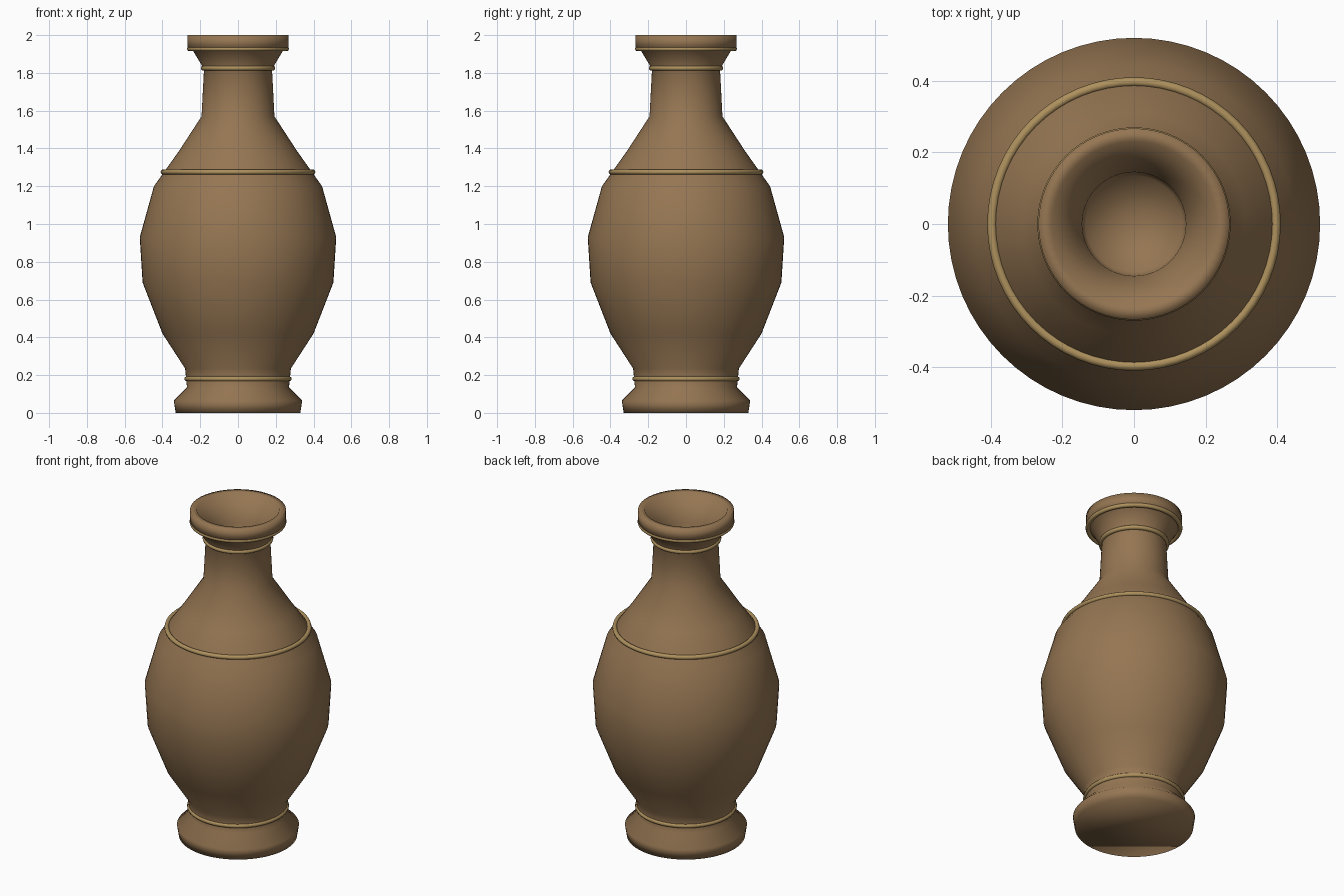
import bpy, bmesh, math

if "Cube" in bpy.data.objects:
    bpy.data.objects.remove(bpy.data.objects["Cube"])

SEGMENTS = 64


def material(name, color):
    m = bpy.data.materials.new(name)
    m.diffuse_color = (*color, 1)
    m.use_nodes = True
    m.node_tree.nodes["Principled BSDF"].inputs["Base Color"].default_value = m.diffuse_color
    return m


clay = material("brown_clay", (0.30, 0.18, 0.085))
gilt = material("pale_gilt", (0.42, 0.28, 0.11))


def lathe(name, profile, mat):
    """Revolve (radius, height) points around z; ends are capped."""
    bm = bmesh.new()
    rings = []
    for r, z in profile:
        if r == 0:
            rings.append([bm.verts.new((0, 0, z))])
        else:
            angles = [2 * math.pi * i / SEGMENTS for i in range(SEGMENTS)]
            rings.append([bm.verts.new((r * math.cos(a), r * math.sin(a), z)) for a in angles])
    for low, high in zip(rings, rings[1:]):
        for i in range(SEGMENTS):
            j = (i + 1) % SEGMENTS
            if len(high) == 1:
                bm.faces.new((low[i], low[j], high[0]))
            else:
                bm.faces.new((low[i], low[j], high[j], high[i]))
    bm.faces.new(rings[0][::-1])
    for f in bm.faces:
        f.smooth = True
    mesh = bpy.data.meshes.new(name)
    bm.to_mesh(mesh)
    bm.free()
    mesh.materials.append(mat)
    obj = bpy.data.objects.new(name, mesh)
    bpy.context.collection.objects.link(obj)
    return obj


# Vase body: foot, belly, neck, flared lip, then the inside of the mouth
lathe("vase_body", [
    (0.33, 0.0), (0.34, 0.065), (0.27, 0.135), (0.28, 0.235),
    (0.40, 0.42), (0.505, 0.69), (0.52, 0.93), (0.445, 1.20),
    (0.31, 1.39), (0.193, 1.57), (0.18, 1.82), (0.24, 1.92),
    (0.267, 1.935), (0.267, 2.0), (0.23, 2.0),
    (0.145, 1.85), (0.135, 1.58), (0.0, 1.57),
], clay)

# Decorative rings
for name, radius, z in [("foot_ring", 0.271, 0.18), ("shoulder_ring", 0.397, 1.275),
                        ("neck_ring", 0.184, 1.825), ("lip_ring", 0.257, 1.927)]:
    bpy.ops.mesh.primitive_torus_add(major_radius=radius, minor_radius=0.013,
                                     major_segments=SEGMENTS, minor_segments=10,
                                     location=(0, 0, z))
    ring = bpy.context.object
    ring.name = name
    ring.data.materials.append(gilt)
    bpy.ops.object.shade_smooth()
